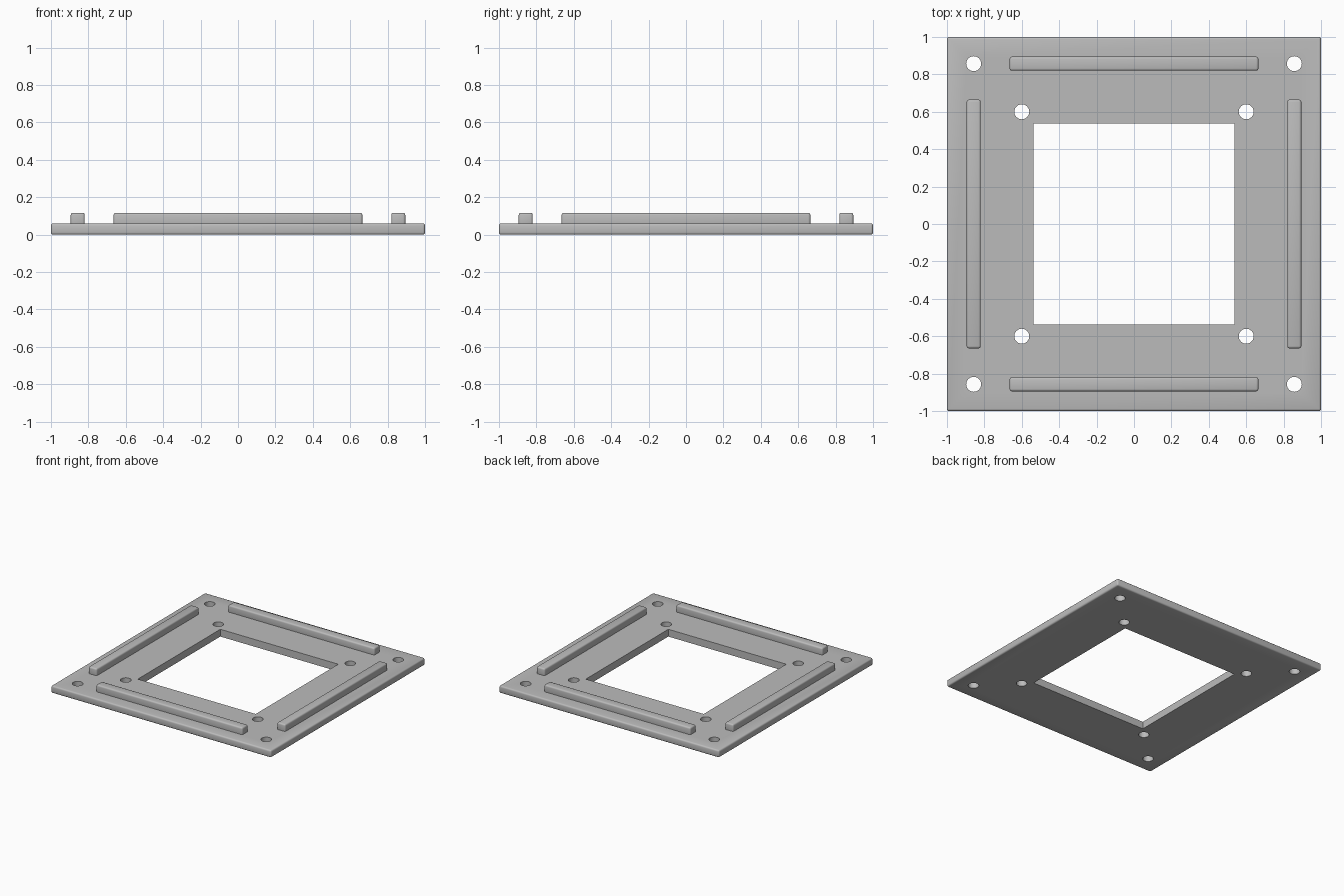
import bpy
import math

if "Cube" in bpy.data.objects:
    bpy.data.objects.remove(bpy.data.objects["Cube"])

grey = bpy.data.materials.new("plain grey")
grey.diffuse_color = (0.5, 0.5, 0.5, 1)
grey.use_nodes = True
grey.node_tree.nodes["Principled BSDF"].inputs["Base Color"].default_value = grey.diffuse_color

PLATE_H, TOP = 0.06, 0.117
RAIL_POS, RAIL_W, RAIL_L = 0.857, 0.075, 1.33


def box(name, size, loc):
    bpy.ops.mesh.primitive_cube_add(size=1, location=loc)
    ob = bpy.context.object
    ob.name = name
    ob.scale = size
    bpy.ops.object.transform_apply(location=False, rotation=False, scale=True)
    ob.data.materials.append(grey)
    return ob


def apply_mod(ob, mod):
    bpy.context.view_layer.objects.active = ob
    bpy.ops.object.modifier_apply(modifier=mod.name)


def round_edges(ob, width):
    mod = ob.modifiers.new("rounded edges", 'BEVEL')
    mod.width, mod.segments = width, 3
    apply_mod(ob, mod)


def cut(ob, cutter):
    mod = ob.modifiers.new("cut", 'BOOLEAN')
    mod.operation, mod.solver, mod.object = 'DIFFERENCE', 'EXACT', cutter
    apply_mod(ob, mod)
    bpy.data.objects.remove(cutter)


def smooth(ob):
    bpy.ops.object.select_all(action='DESELECT')
    ob.select_set(True)
    bpy.context.view_layer.objects.active = ob
    bpy.ops.object.shade_smooth_by_angle(angle=math.radians(35))


# Square base plate with rounded outer edges and a central opening
plate = box("base_plate", (2, 2, PLATE_H), (0, 0, PLATE_H / 2))
round_edges(plate, 0.012)
cut(plate, box("opening_cutter", (1.072, 1.072, 1), (0, 0, 0)))

# Outer corner holes and inner mounting holes
for pos in (0.857, 0.6):
    for sx in (-1, 1):
        for sy in (-1, 1):
            bpy.ops.mesh.primitive_cylinder_add(
                vertices=32, radius=0.04, depth=1, location=(sx * pos, sy * pos, 0))
            hole = bpy.context.object
            hole.data.materials.append(grey)
            cut(plate, hole)
smooth(plate)

# Four raised rails, one along each side
rail_h = TOP - PLATE_H + 0.02
for name, x, y in (("front", 0, -1), ("back", 0, 1), ("left", -1, 0), ("right", 1, 0)):
    size = (RAIL_L, RAIL_W, rail_h) if y else (RAIL_W, RAIL_L, rail_h)
    rail = box(name + "_rail", size, (x * RAIL_POS, y * RAIL_POS, TOP - rail_h / 2))
    round_edges(rail, 0.012)
    smooth(rail)
